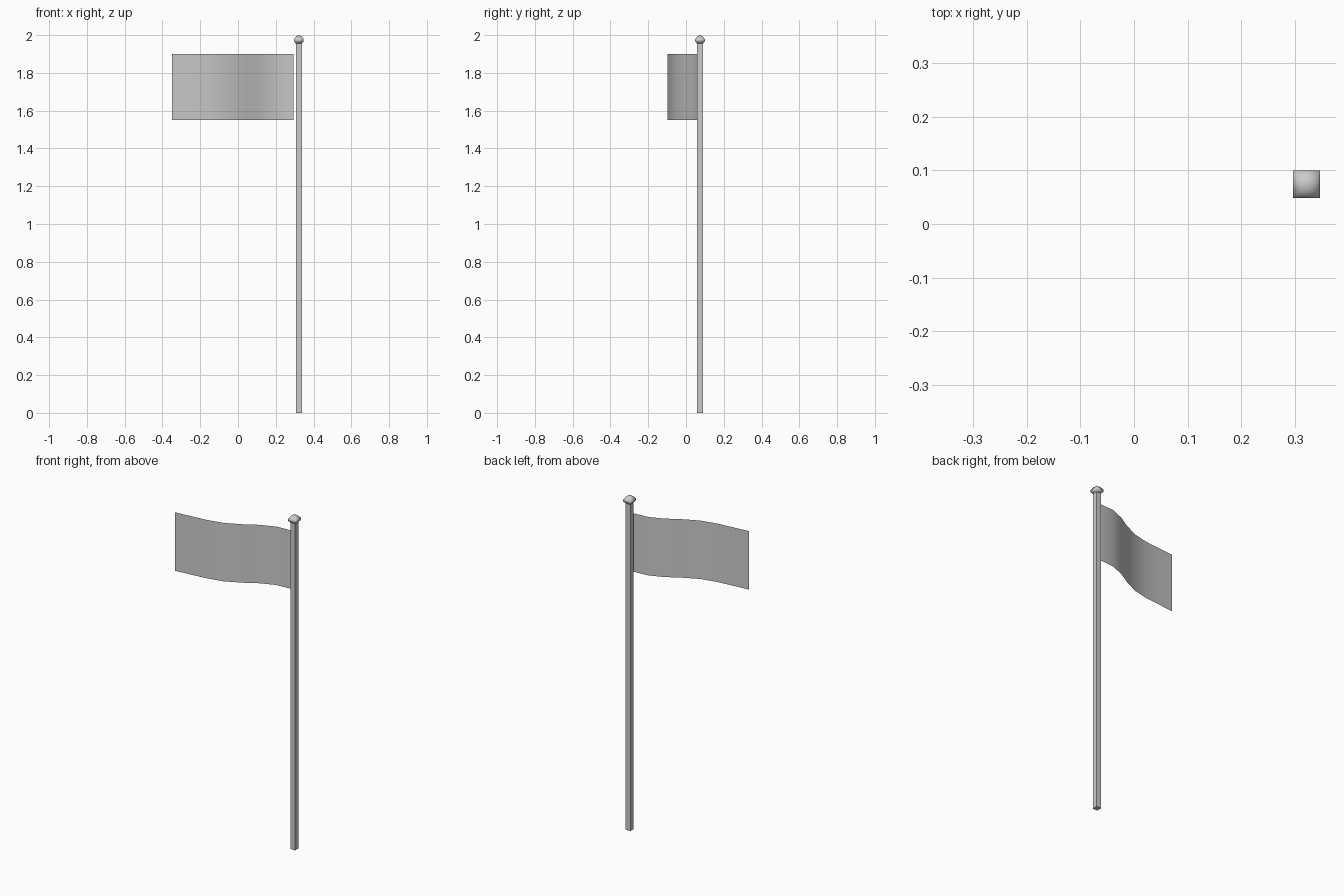
import bpy
import math

if "Cube" in bpy.data.objects:
    bpy.data.objects.remove(bpy.data.objects["Cube"])

POLE_X, POLE_Y = 0.322, 0.074


def make_object(name, verts, faces, smooth):
    mesh = bpy.data.meshes.new(name)
    mesh.from_pydata(verts, [], faces)
    mesh.update()
    for p in mesh.polygons:
        p.use_smooth = smooth
    obj = bpy.data.objects.new(name, mesh)
    bpy.context.collection.objects.link(obj)
    return obj


def square_lathe(name, profile, tip=None, smooth=False):
    """Stack square rings (half width, height); close the top flat or to a tip."""
    corners = [(-1, -1), (1, -1), (1, 1), (-1, 1)]
    verts = [(POLE_X + cx * r, POLE_Y + cy * r, z)
             for r, z in profile for cx, cy in corners]
    faces = [(0, 3, 2, 1)]
    for k in range(len(profile) - 1):
        a = 4 * k
        for i in range(4):
            j = (i + 1) % 4
            faces.append((a + i, a + j, a + 4 + j, a + 4 + i))
    top = 4 * (len(profile) - 1)
    if tip is None:
        faces.append((top, top + 1, top + 2, top + 3))
    else:
        verts.append((POLE_X, POLE_Y, tip))
        faces += [(top + i, top + (i + 1) % 4, len(verts) - 1) for i in range(4)]
    return make_object(name, verts, faces, smooth)


# Square pole
square_lathe("pole", [(0.016, 0.0), (0.016, 1.96)])

# Rounded square finial on top
square_lathe("finial",
             [(0.016, 1.955), (0.0255, 1.967), (0.0255, 1.978), (0.014, 1.994)],
             tip=2.0, smooth=True)

# Waving flag: one thin sheet following a curved path
path = [(-0.349, -0.097), (-0.25, -0.088), (-0.152, -0.078), (-0.055, -0.057),
        (0.04, -0.012), (0.118, 0.034), (0.204, 0.068), (0.295, 0.074)]
flag_verts = [(x, y, z) for x, y in path for z in (1.55, 1.90)]
flag_faces = [(2 * i, 2 * i + 2, 2 * i + 3, 2 * i + 1) for i in range(len(path) - 1)]
make_object("flag", flag_verts, flag_faces, True)
